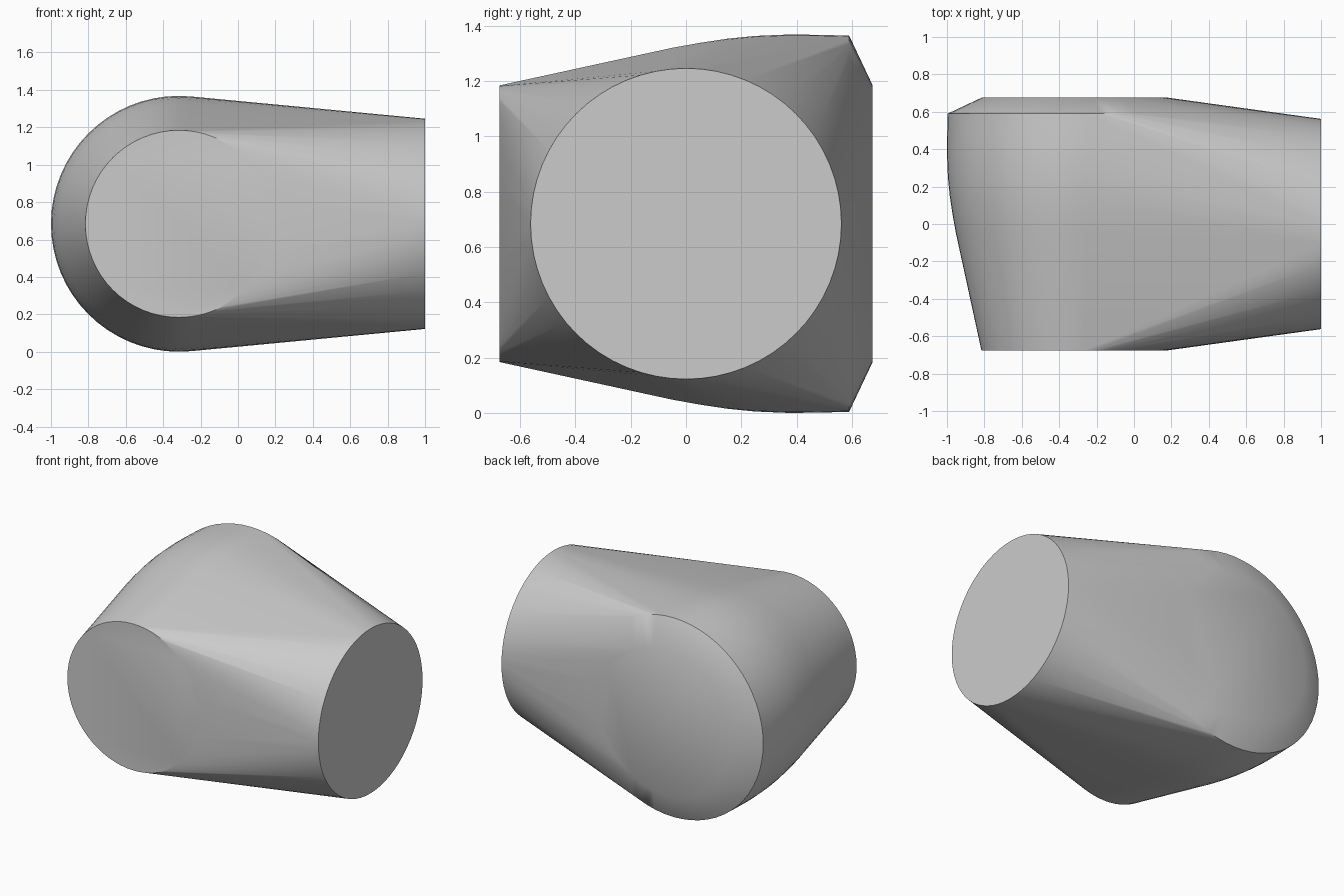
import bpy, bmesh, math

cube = bpy.data.objects.get("Cube")
if cube:
    bpy.data.objects.remove(cube, do_unlink=True)

SIDES = 64
MID_X, MID_Z = -0.316, 0.684

# Single plain grey
grey = bpy.data.materials.new("light_grey")
grey.use_nodes = True
grey.diffuse_color = (0.6, 0.6, 0.6, 1)
grey.node_tree.nodes["Principled BSDF"].inputs["Base Color"].default_value = (0.6, 0.6, 0.6, 1)

bm = bmesh.new()

# Domed body: rings of (y, radius) around the cross axis
body_rings = [(-0.675, 0.5), (-0.05, 0.636), (0.05, 0.654), (0.15, 0.669),
              (0.25, 0.679), (0.37, 0.684), (0.48, 0.683), (0.59, 0.68), (0.675, 0.5)]
for y, r in body_rings:
    for i in range(SIDES):
        a = math.tau * i / SIDES
        bm.verts.new((MID_X + r * math.cos(a), y, MID_Z + r * math.sin(a)))

# Round end face of the tapering neck
for i in range(SIDES):
    a = math.tau * i / SIDES
    bm.verts.new((1.0, 0.562 * math.cos(a), MID_Z + 0.562 * math.sin(a)))

# Wrap one tight skin around the body and the neck end
hull = bmesh.ops.convex_hull(bm, input=bm.verts)
unused = {g for g in hull["geom_interior"] + hull["geom_unused"]
          if isinstance(g, bmesh.types.BMVert)}
bmesh.ops.delete(bm, geom=list(unused), context="VERTS")
bmesh.ops.dissolve_limit(bm, angle_limit=math.radians(0.1), verts=bm.verts, edges=bm.edges)
bmesh.ops.recalc_face_normals(bm, faces=bm.faces)

mesh = bpy.data.meshes.new("rounded_housing")
bm.to_mesh(mesh)
bm.free()
mesh.materials.append(grey)
housing = bpy.data.objects.new("rounded_housing", mesh)
bpy.context.collection.objects.link(housing)

# Smooth skin with crisp rims
bpy.ops.object.select_all(action="DESELECT")
housing.select_set(True)
bpy.context.view_layer.objects.active = housing
bpy.ops.object.shade_smooth_by_angle(angle=math.radians(30))
